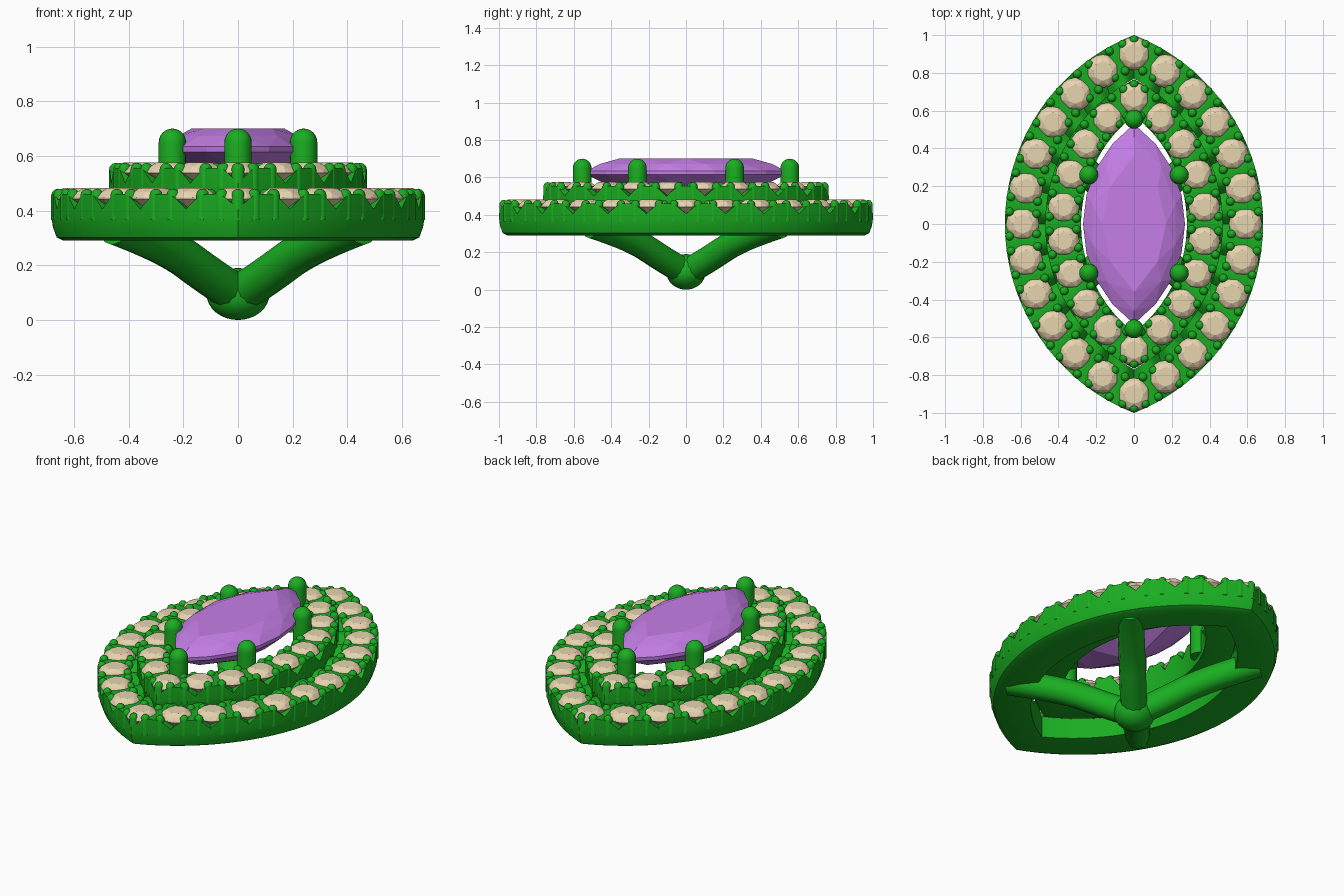
import bpy, bmesh
from math import sin, cos, pi, asin, radians
from mathutils import Vector

if "Cube" in bpy.data.objects:
    bpy.data.objects.remove(bpy.data.objects["Cube"])


def material(name, rgb):
    m = bpy.data.materials.new(name)
    m.diffuse_color = (*rgb, 1)
    m.use_nodes = True
    m.node_tree.nodes["Principled BSDF"].inputs["Base Color"].default_value = m.diffuse_color
    return m


METAL = material("green_metal", (0.01, 0.42, 0.015))
CREAM = material("cream_gem", (0.80, 0.66, 0.43))
PURPLE = material("purple_gem", (0.56, 0.21, 0.80))


def finish(name, bm, mat, smooth=True):
    bmesh.ops.recalc_face_normals(bm, faces=bm.faces)
    me = bpy.data.meshes.new(name)
    bm.to_mesh(me)
    bm.free()
    me.materials.append(mat)
    ob = bpy.data.objects.new(name, me)
    bpy.context.collection.objects.link(ob)
    if smooth:
        bpy.ops.object.select_all(action='DESELECT')
        ob.select_set(True)
        bpy.context.view_layer.objects.active = ob
        bpy.ops.object.shade_smooth_by_angle(angle=radians(40))
    return ob


def marquise(a, b, u, side):
    """Point on a two-arc pointed oval; u runs 0..1 from the +y tip to the -y tip."""
    r = (a * a + b * b) / (2 * a)
    t = asin(b / r) * (1 - 2 * u)
    return side * (r * cos(t) - (r - a)), r * sin(t)


def loop(n):
    return [(i / n, 1) for i in range(n)] + [(1 - i / n, -1) for i in range(n)]


def capsule(bm, x, y, z0, z1, r, n=10, steps=3):
    """Upright pin with a domed top."""
    prof = [(r, z0)] + [(r * cos(k * pi / 2 / steps), z1 - r + r * sin(k * pi / 2 / steps))
                        for k in range(steps)]
    rings = [[bm.verts.new((x + q * cos(2 * pi * i / n), y + q * sin(2 * pi * i / n), z))
              for i in range(n)] for q, z in prof]
    top = bm.verts.new((x, y, z1))
    bm.faces.new(rings[0])
    for p, q in zip(rings, rings[1:]):
        for i in range(n):
            j = (i + 1) % n
            bm.faces.new((p[i], p[j], q[j], q[i]))
    for i in range(n):
        bm.faces.new((rings[-1][i], rings[-1][(i + 1) % n], top))


def hull(bm, pts):
    vs = [bm.verts.new(p) for p in pts]
    res = bmesh.ops.convex_hull(bm, input=vs)
    junk = [v for v in res["geom_interior"] if isinstance(v, bmesh.types.BMVert)]
    bmesh.ops.delete(bm, geom=junk, context='VERTS')


def round_gem(bm, x, y, z, r):
    pts = [(x, y, z - 0.85 * r)]
    for q, dz, n, off in ((0.58, 0.4, 8, 0), (0.86, 0.24, 8, 0.5), (1, 0, 16, 0), (1, -0.06, 16, 0)):
        for i in range(n):
            t = 2 * pi * (i + off) / n
            pts.append((x + q * r * cos(t), y + q * r * sin(t), z + dz * r))
    hull(bm, pts)


def halo(name, a, b, n, zb, zt, width, gem_r):
    """Scalloped metal band with a row of gems and bead prongs."""
    floor, peak = zt - 0.075, zt - 0.02
    # band cross-section: (inset from outline, z); None = scalloped top edge
    prof = [(0.045, zb), (0.02, zb + 0.012), (0.006, zb + 0.05), (0.0, floor - 0.02), (0.0, None),
            (0.012, None), (0.05, None), (width - 0.05, None), (width, None), (width, zb)]
    bm = bmesh.new()
    rows = []
    for u, side in loop(n * 10):
        top = floor + (peak - floor) * min(1, 1.15 * abs(sin(pi * n * u)))
        row = []
        for d, z in prof:
            x, y = marquise(a - d, b - d, u, side)
            row.append(bm.verts.new((x, y, top if z is None else z)))
        rows.append(row)
    m = len(prof)
    for i, p in enumerate(rows):
        q = rows[(i + 1) % len(rows)]
        for k in range(m):
            bm.faces.new((p[k], p[(k + 1) % m], q[(k + 1) % m], q[k]))
    finish(name + "_band", bm, METAL)

    # bead prongs, in pairs at every gap, on both edges of the row
    bm = bmesh.new()
    for side in (1, -1):
        for i in range(n):
            for d in (0.022, 0.165):
                for s in (-0.19, 0.19):
                    x, y = marquise(a - d, b - d, (i + 0.5 + s) / n, side)
                    capsule(bm, x, y, floor - 0.04, zt, 0.024)
    for s in (1, -1):
        capsule(bm, 0, s * (b - 0.025), floor - 0.04, zt, 0.024)
    finish(name + "_bead_prongs", bm, METAL)

    # gem row
    bm = bmesh.new()
    for u, side in loop(n):
        x, y = marquise(a - 0.093, b - 0.098, u, side)
        round_gem(bm, x, y, zt - 0.033, gem_r)
    finish(name + "_gems", bm, CREAM, False)


halo("outer_halo", 0.683, 1.0, 12, 0.29, 0.48, 0.23, 0.088)
halo("inner_halo", 0.47, 0.765, 9, 0.39, 0.575, 0.19, 0.083)

# centre stone
bm = bmesh.new()
pts = [(0, 0, 0.42)]
for a, b, z, n in ((0.17, 0.36, 0.70, 4), (0.23, 0.46, 0.672, 5), (0.27, 0.53, 0.635, 8),
                   (0.27, 0.53, 0.615, 8), (0.17, 0.36, 0.53, 4)):
    pts += [(*marquise(a, b, u, s), z) for u, s in loop(n)]
hull(bm, pts)
finish("centre_stone", bm, PURPLE, False)

# six prongs holding the centre stone
bm = bmesh.new()
for x, y in ((0, 0.555), (0, -0.555), (0.24, 0.26), (-0.24, 0.26), (0.24, -0.26), (-0.24, -0.26)):
    capsule(bm, x, y, 0.42, 0.70, 0.05, 20, 6)
finish("centre_prongs", bm, METAL)

# four diagonal arms below, meeting in a rounded foot
for k, (sx, sy) in enumerate(((1, 1), (-1, 1), (-1, -1), (1, -1))):
    cu = bpy.data.curves.new("arm", 'CURVE')
    cu.dimensions = '3D'
    cu.bevel_depth = 0.072
    cu.bevel_resolution = 4
    cu.use_fill_caps = True
    sp = cu.splines.new('NURBS')
    path = [(0, 0.09), (0.10, 0.155), (0.26, 0.275), (0.45, 0.345)]
    sp.points.add(len(path) - 1)
    for p, (x, z) in zip(sp.points, path):
        p.co = (sx * x, sy * x * 1.12, z, 1)
    sp.order_u = 3
    sp.use_endpoint_u = True
    sp.resolution_u = 8
    tmp = bpy.data.objects.new("arm_curve", cu)
    bpy.context.collection.objects.link(tmp)
    me = bpy.data.meshes.new_from_object(tmp.evaluated_get(bpy.context.evaluated_depsgraph_get()))
    bpy.data.objects.remove(tmp)
    bm = bmesh.new()
    bm.from_mesh(me)
    finish("arm_%d" % (k + 1), bm, METAL)

bm = bmesh.new()
bmesh.ops.create_uvsphere(bm, u_segments=28, v_segments=16, radius=1)
for v in bm.verts:
    v.co = Vector((v.co.x * 0.115, v.co.y * 0.105, 0.095 + v.co.z * 0.095))
finish("foot", bm, METAL)
